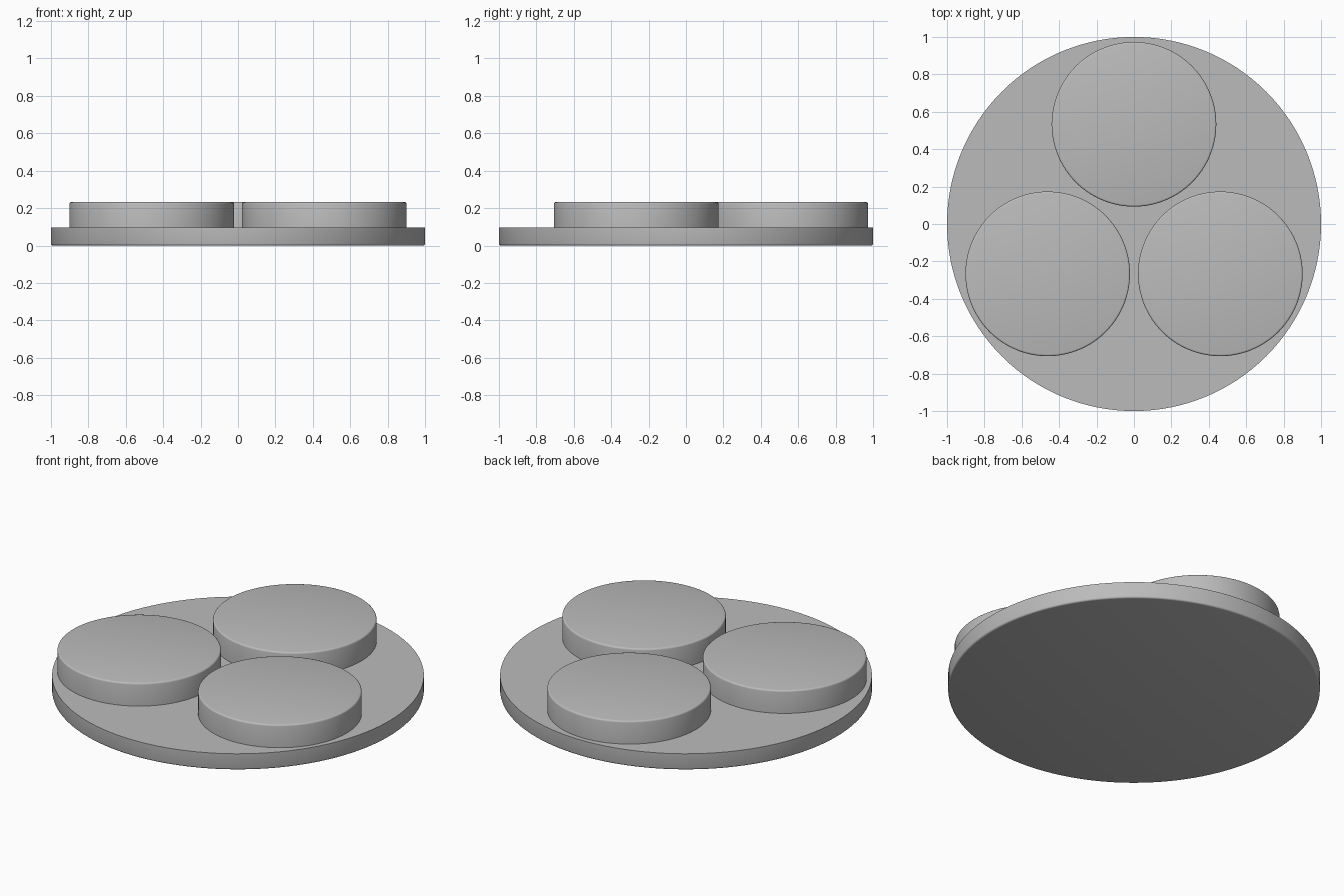
import bpy
import math

cube = bpy.data.objects.get("Cube")
if cube:
    bpy.data.objects.remove(cube, do_unlink=True)

GREY = (0.5, 0.5, 0.5, 1.0)
grey = bpy.data.materials.new("plain grey")
grey.use_nodes = True
grey.diffuse_color = GREY
grey.node_tree.nodes["Principled BSDF"].inputs["Base Color"].default_value = GREY


def disc(name, x, y, bottom, top, radius, rim, rounded_top):
    """Solid disc with one softened rim."""
    bpy.ops.mesh.primitive_cylinder_add(
        vertices=128, radius=radius, depth=top - bottom,
        location=(x, y, (bottom + top) / 2))
    obj = bpy.context.object
    obj.name = name
    mesh = obj.data
    mesh.materials.append(grey)

    # Only the chosen rim receives the bevel
    weights = mesh.attributes.new("bevel_weight_edge", "FLOAT", "EDGE")
    for edge in mesh.edges:
        heights = [mesh.vertices[i].co.z for i in edge.vertices]
        on_rim = min(heights) > 0 if rounded_top else max(heights) < 0
        weights.data[edge.index].value = float(on_rim)
    bevel = obj.modifiers.new("soft_rim", "BEVEL")
    bevel.limit_method = "WEIGHT"
    bevel.width = rim
    bevel.segments = 3
    bpy.ops.object.modifier_apply(modifier=bevel.name)
    bpy.ops.object.shade_smooth_by_angle(angle=math.radians(40))
    return obj


# Round base plate
disc("base_plate", 0, 0, 0, 0.096, 1.0, 0.01, False)

# Three raised pads spaced evenly around the centre
for name, degrees in (("back_pad", 90), ("right_pad", 210), ("left_pad", 330)):
    a = math.radians(degrees)
    disc(name, 0.533 * math.cos(a), 0.533 * math.sin(a),
         0.09, 0.232, 0.44, 0.01, True)
